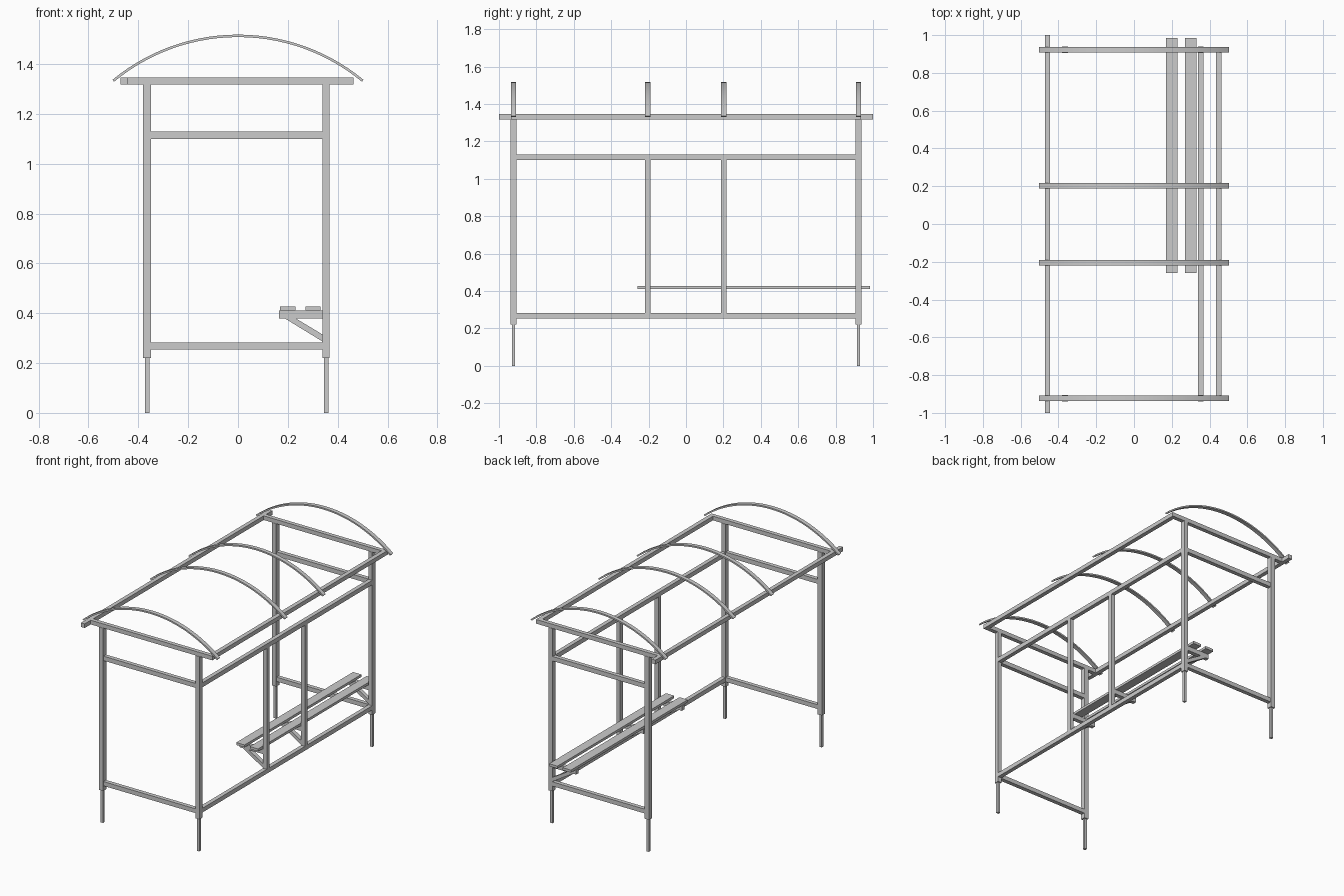
import bpy, bmesh, math

if "Cube" in bpy.data.objects:
    bpy.data.objects.remove(bpy.data.objects["Cube"])


def box(name, x, y, z):
    """Box from (min, max) ranges on each axis."""
    bm = bmesh.new()
    bmesh.ops.create_cube(bm, size=1)
    for v in bm.verts:
        for i, (lo, hi) in enumerate((x, y, z)):
            v.co[i] = (lo + hi) / 2 + v.co[i] * (hi - lo)
    return finish(name, bm)


def prism(name, outline, yc, width):
    """Extrude a closed xz outline along y, centred on yc."""
    bm = bmesh.new()
    face = bm.faces.new([bm.verts.new((x, yc - width / 2, z)) for x, z in outline])
    ext = bmesh.ops.extrude_face_region(bm, geom=[face])
    for v in ext["geom"]:
        if isinstance(v, bmesh.types.BMVert):
            v.co.y += width
    bmesh.ops.recalc_face_normals(bm, faces=bm.faces)
    return finish(name, bm)


def finish(name, bm):
    mesh = bpy.data.meshes.new(name)
    bm.to_mesh(mesh)
    bm.free()
    obj = bpy.data.objects.new(name, mesh)
    bpy.context.collection.objects.link(obj)
    return obj


def around(c, w):
    return (c - w / 2, c + w / 2)


FRONT_X, BACK_X = -0.365, 0.354
END_Y = 0.922
MID_Y = (-0.205, 0.202)
T = 0.028
LOW, HIGH, TOP = (0.254, 0.283), (1.099, 1.129), (1.318, 1.346)

# Corner posts with thin ground legs, and end-wall rails
for s, end in ((-1, "near"), (1, "far")):
    y = s * END_Y
    for x, w, side in ((FRONT_X, 0.032, "open"), (BACK_X, T, "back")):
        box(f"{end}_{side}_post", around(x, w), around(y, 0.033), (0.22, TOP[0]))
        box(f"{end}_{side}_leg", around(x, 0.018), around(y, 0.018), (0, 0.22))
    span = (FRONT_X + 0.016, BACK_X - T / 2)
    box(f"{end}_lower_rail", span, around(y, T), LOW)
    box(f"{end}_upper_rail", span, around(y, T), HIGH)
    box(f"{end}_roof_beam", (-0.444, 0.464), around(y, T), TOP)

# Back wall rails and mullions
inner = (-END_Y + 0.016, END_Y - 0.016)
box("back_lower_rail", around(BACK_X, T), inner, LOW)
box("back_upper_rail", around(BACK_X, T), inner, HIGH)
for y in MID_Y:
    box("back_mullion", around(BACK_X, T), around(y, T), (LOW[1], HIGH[0]))

# Long roof beams
box("open_side_roof_beam", (-0.472, -0.444), (-1, 1), TOP)
box("back_side_roof_beam", (0.435, 0.464), (-END_Y + T / 2, END_Y - T / 2), TOP)

# Curved roof ribs
R, CZ, A, N = 0.79, 0.728, math.radians(39.6), 28
angles = [-A + 2 * A * i / N for i in range(N + 1)]
arc = [(R * math.sin(a), CZ + R * math.cos(a)) for a in angles]
arc += [((R - 0.01) * math.sin(a), CZ + (R - 0.01) * math.cos(a)) for a in reversed(angles)]
for y in (-END_Y, *MID_Y, END_Y):
    rib = prism("roof_rib", arc, y, T)
    bpy.ops.object.select_all(action="DESELECT")
    rib.select_set(True)
    bpy.context.view_layer.objects.active = rib
    bpy.ops.object.shade_smooth_by_angle(angle=math.radians(30))

# Bench brackets: arm and diagonal brace
for y in (*MID_Y, END_Y):
    box("bench_arm", (0.165, BACK_X - T / 2), around(y, T), (0.379, 0.41))
    prism("bench_brace", [(0.188, 0.379), (0.34, 0.286), (0.34, 0.314), (0.232, 0.379)], y, T)

# Bench slats
for x in (0.2, 0.301):
    box("bench_slat", around(x, 0.062), (-0.26, 0.985), (0.41, 0.427))
